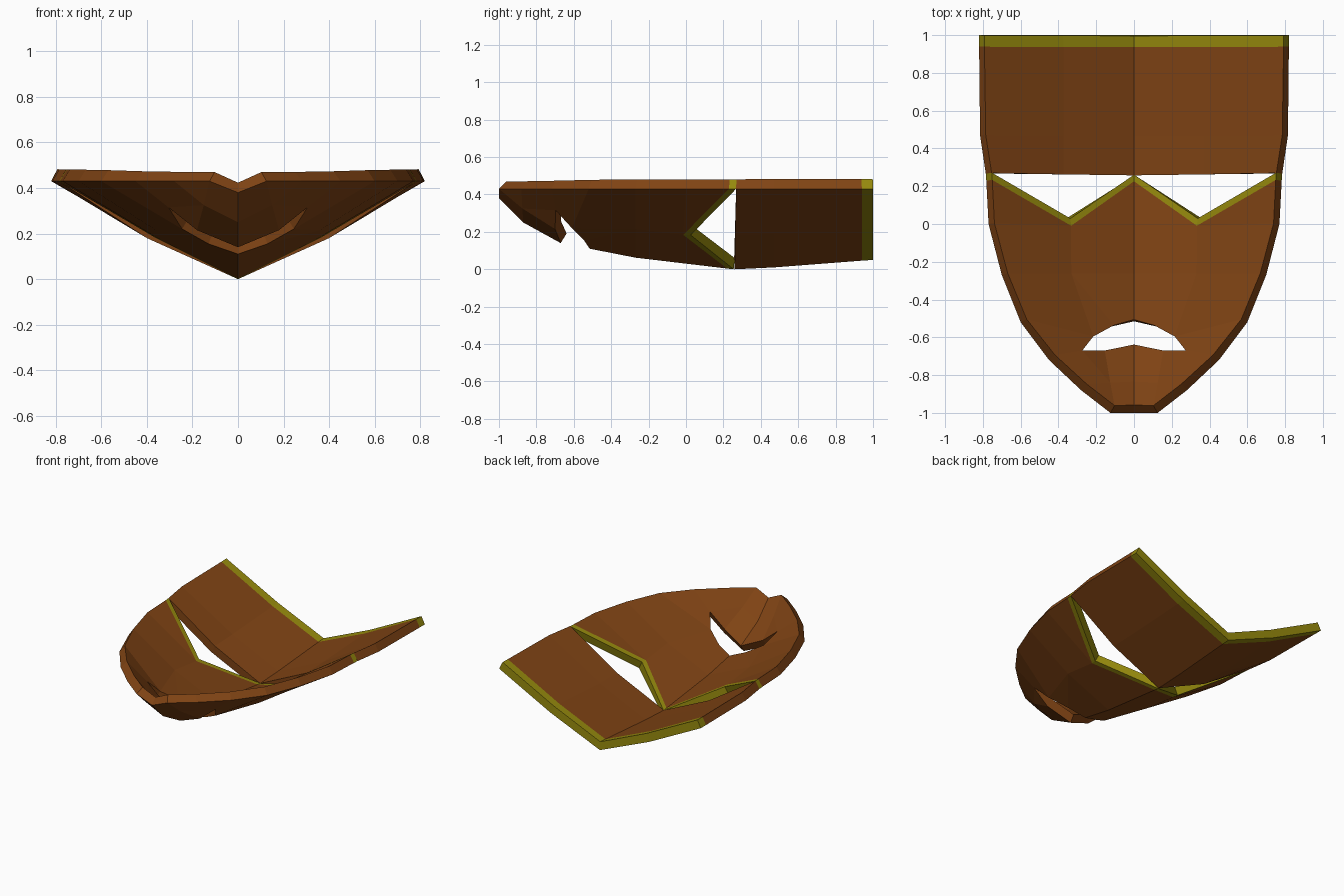
import bpy, bmesh

if "Cube" in bpy.data.objects:
    bpy.data.objects.remove(bpy.data.objects["Cube"])

def make_mat(name, rgb):
    m = bpy.data.materials.new(name)
    m.diffuse_color = (*rgb, 1)
    m.use_nodes = True
    m.node_tree.nodes["Principled BSDF"].inputs["Base Color"].default_value = m.diffuse_color
    return m

brown = make_mat("brown", (0.215, 0.057, 0.007))
yellow = make_mat("olive_yellow", (0.30, 0.25, 0.004))
RIM = 0.43       # height of the outer rim


def shell(name, pts, faces, trim):
    """Half of a thin shell (x >= 0); faces listed in trim are yellow."""
    bm = bmesh.new()
    v = {k: bm.verts.new(p) for k, p in pts.items()}
    for i, f in enumerate(faces):
        face = bm.faces.new([v[k] for k in f.split()])
        face.normal_update()
        if face.normal.z > 0:          # outside of the mask looks down
            face.normal_flip()
        face.material_index = 1 if i in trim else 0
    me = bpy.data.meshes.new(name)
    bm.to_mesh(me)
    bm.free()
    me.materials.append(brown)
    me.materials.append(yellow)
    ob = bpy.data.objects.new(name, me)
    bpy.context.collection.objects.link(ob)
    mir = ob.modifiers.new("mirror", 'MIRROR')
    mir.use_clip = True
    mir.merge_threshold = 0.001
    sol = ob.modifiers.new("thickness", 'SOLIDIFY')
    sol.thickness = 0.06
    sol.offset = -1
    return ob


# Forehead: rows of centre, middle and rim points, last strip is the yellow band
rows = [(0.26, 0.0, 0.18, 0.785), (0.47, 0.01, 0.187, 0.815),
        (0.94, 0.046, 0.213, 0.82), (1.0, 0.05, 0.217, 0.82)]
pts, faces = {}, []
for i, (y, zc, zm, xr) in enumerate(rows):
    pts[f"c{i}"] = (0, y, zc)
    pts[f"m{i}"] = (0.4, y + 0.003, zm) if i == 0 else (0.4, y, zm)
    pts[f"r{i}"] = (xr, y + 0.008 if i == 0 else y, RIM)
for i in range(3):
    faces += [f"c{i} m{i} m{i+1} c{i+1}", f"m{i} r{i} r{i+1} m{i+1}"]
shell("forehead", pts, faces, {4, 5})

# Lower face: eye edge (a), trim line (b), cheeks (k, c), rim (e),
# upper lip (m), lower lip (l), chin (n, p)
face_pts = {
    "a0": (0, 0.255, 0.0), "a1": (0.365, 0.025, 0.183), "a2": (0.785, 0.268, RIM),
    "b0": (0, 0.22, 0.004), "b1": (0.36, -0.015, 0.184), "b2": (0.782, 0.23, RIM),
    "k2": (0.77, 0, RIM),
    "c0": (0, -0.27, 0.062), "c1": (0.36, -0.27, 0.215), "c2": (0.70, -0.27, RIM),
    "m0": (0, -0.515, 0.11), "m1": (0.13, -0.545, 0.155),
    "m2": (0.245, -0.61, 0.22), "m3": (0.305, -0.697, 0.315),
    "e1": (0.6, -0.52, RIM), "e2": (0.45, -0.72, RIM),
    "l0": (0, -0.67, 0.14), "l1": (0.18, -0.70, 0.215),
    "n0": (0, -0.87, 0.25), "n1": (0.15, -0.875, 0.325), "n2": (0.28, -0.88, RIM),
    "p0": (0, -1.0, 0.38), "p1": (0.125, -1.0, RIM),
}
face_list = [
    "a0 a1 b1 b0", "a1 a2 b2 b1",                      # yellow eye trim
    "b0 b1 c1 c0", "b1 b2 k2", "b1 k2 c2 c1",          # cheeks
    "c0 c1 m1 m0", "c1 m2 m1", "c1 c2 e1 m2", "m2 e1 e2 m3",
    "l0 l1 n1 n0", "l1 m3 n1", "m3 e2 n2 n1",          # chin
    "n0 n1 p1 p0", "n1 n2 p1",
]
shell("lower_face", face_pts, face_list, {0, 1})
